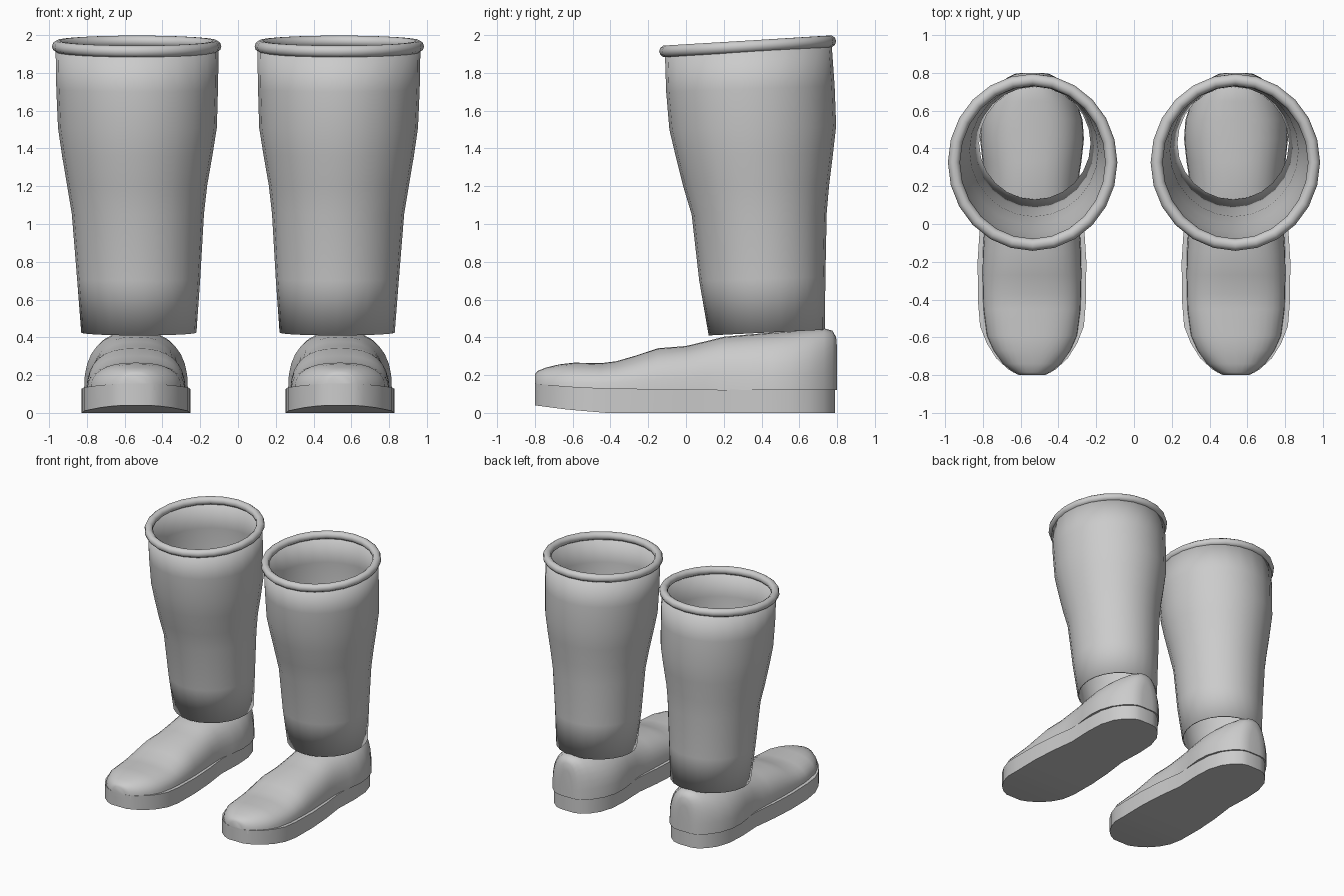
import bpy, bmesh, math

if "Cube" in bpy.data.objects:
    bpy.data.objects.remove(bpy.data.objects["Cube"])

CX = 0.54      # foot centre line
SEG = 24       # sides round the leg

rubber = bpy.data.materials.new("grey rubber")
rubber.diffuse_color = (0.6, 0.6, 0.6, 1)
rubber.use_nodes = True
rubber.node_tree.nodes["Principled BSDF"].inputs["Base Color"].default_value = rubber.diffuse_color


def loft(name, rings, cap=True, wrap=False, angle=40, recalc=True):
    """Skin closed rings of points, then mirror for the other boot."""
    bm = bmesh.new()
    loops = [[bm.verts.new(p) for p in r] for r in rings]
    pairs = list(zip(loops, loops[1:]))
    if wrap:
        pairs.append((loops[-1], loops[0]))
    for a, b in pairs:
        n = len(a)
        for i in range(n):
            j = (i + 1) % n
            bm.faces.new((a[i], a[j], b[j], b[i]))
    if cap:
        bm.faces.new(loops[0][::-1])
        bm.faces.new(loops[-1])
    if recalc:
        bmesh.ops.recalc_face_normals(bm, faces=bm.faces[:])
    me = bpy.data.meshes.new(name)
    bm.to_mesh(me)
    bm.free()
    ob = bpy.data.objects.new(name, me)
    bpy.context.collection.objects.link(ob)
    me.materials.append(rubber)
    bpy.ops.object.select_all(action='DESELECT')
    ob.select_set(True)
    bpy.context.view_layer.objects.active = ob
    bpy.ops.object.shade_smooth_by_angle(angle=math.radians(angle))
    mirror = ob.modifiers.new("other_boot", 'MIRROR')
    mirror.use_mirror_merge = False
    return ob


def ellipse(x0, x1, y0, y1, z0, z1):
    """Ring from its x and y limits, tilted from z0 (front) to z1 (back)."""
    pts = []
    for i in range(SEG):
        a = 2 * math.pi * i / SEG
        t = (1 + math.sin(a)) / 2
        pts.append(((x0 + x1) / 2 + (x1 - x0) / 2 * math.cos(a),
                    y0 + (y1 - y0) * t, z0 + (z1 - z0) * t))
    return pts


# Sole: y, half width, underside, top
sole = [(-0.80, 0.07, 0.040, 0.155), (-0.77, 0.125, 0.036, 0.152),
        (-0.71, 0.19, 0.028, 0.147), (-0.63, 0.24, 0.018, 0.14),
        (-0.54, 0.275, 0.01, 0.135), (-0.42, 0.285, 0, 0.13),
        (-0.20, 0.288, 0, 0.127), (0.0, 0.275, 0, 0.125),
        (0.20, 0.25, 0, 0.122), (0.40, 0.258, 0, 0.125),
        (0.55, 0.25, 0, 0.132), (0.66, 0.215, 0, 0.138),
        (0.73, 0.165, 0, 0.14), (0.775, 0.11, 0, 0.14),
        (0.79, 0.06, 0, 0.14)]
loft("sole", [[(CX - w, y, b), (CX + w, y, b), (CX + w, y, t), (CX - w, y, t)]
              for y, w, b, t in sole])

# Foot upper: y, half width, top height
upper = [(-0.80, 0.06, 0.205), (-0.785, 0.10, 0.222), (-0.74, 0.155, 0.24),
         (-0.67, 0.205, 0.257), (-0.59, 0.24, 0.266), (-0.45, 0.258, 0.263),
         (-0.37, 0.26, 0.273), (-0.27, 0.262, 0.302), (-0.15, 0.26, 0.342),
         (0.0, 0.252, 0.354), (0.10, 0.245, 0.378), (0.20, 0.24, 0.403),
         (0.33, 0.262, 0.415), (0.45, 0.275, 0.425), (0.55, 0.268, 0.433),
         (0.65, 0.235, 0.442), (0.73, 0.18, 0.448), (0.775, 0.13, 0.435),
         (0.795, 0.09, 0.40), (0.80, 0.05, 0.34)]


def arch(y, w, top, base=0.12, n=16, e=0.8):
    """Rounded, slightly boxy cross-section."""
    pts = []
    for i in range(n + 1):
        a = math.pi * i / n
        c, s = math.cos(a), math.sin(a)
        pts.append((CX + w * math.copysign(abs(c) ** e, c), y,
                    base + (top - base) * max(s, 0) ** e))
    return pts


loft("foot_upper", [arch(*s) for s in upper], angle=50)

# Leg shaft: x limits, y limits, front and back heights
shaft = loft("leg_shaft", [ellipse(*s) for s in [
    (0.22, 0.83, 0.12, 0.735, 0.41, 0.44),
    (0.20, 0.852, 0.07, 0.738, 0.70, 0.72),
    (0.18, 0.88, 0.03, 0.745, 1.05, 1.06),
    (0.163, 0.905, -0.015, 0.758, 1.20, 1.21),
    (0.135, 0.932, -0.055, 0.778, 1.36, 1.37),
    (0.112, 0.953, -0.088, 0.795, 1.50, 1.52),
    (0.106, 0.962, -0.105, 0.787, 1.70, 1.73),
    (0.102, 0.966, -0.112, 0.77, 1.915, 1.967)]],
    cap=False, recalc=False)
wall = shaft.modifiers.new("wall", 'SOLIDIFY')
wall.thickness = 0.01
wall.offset = -1

# Rolled rim
R = 0.032
rim = []
for k in range(10):
    a = 2 * math.pi * k / 10
    d, h = R * math.cos(a), R * math.sin(a)
    rim.append(ellipse(0.12 - d, 0.953 + d, -0.11 - d, 0.763 + d,
                       1.914 + h, 1.967 + h))
loft("rolled_rim", rim, cap=False, wrap=True, angle=60)
